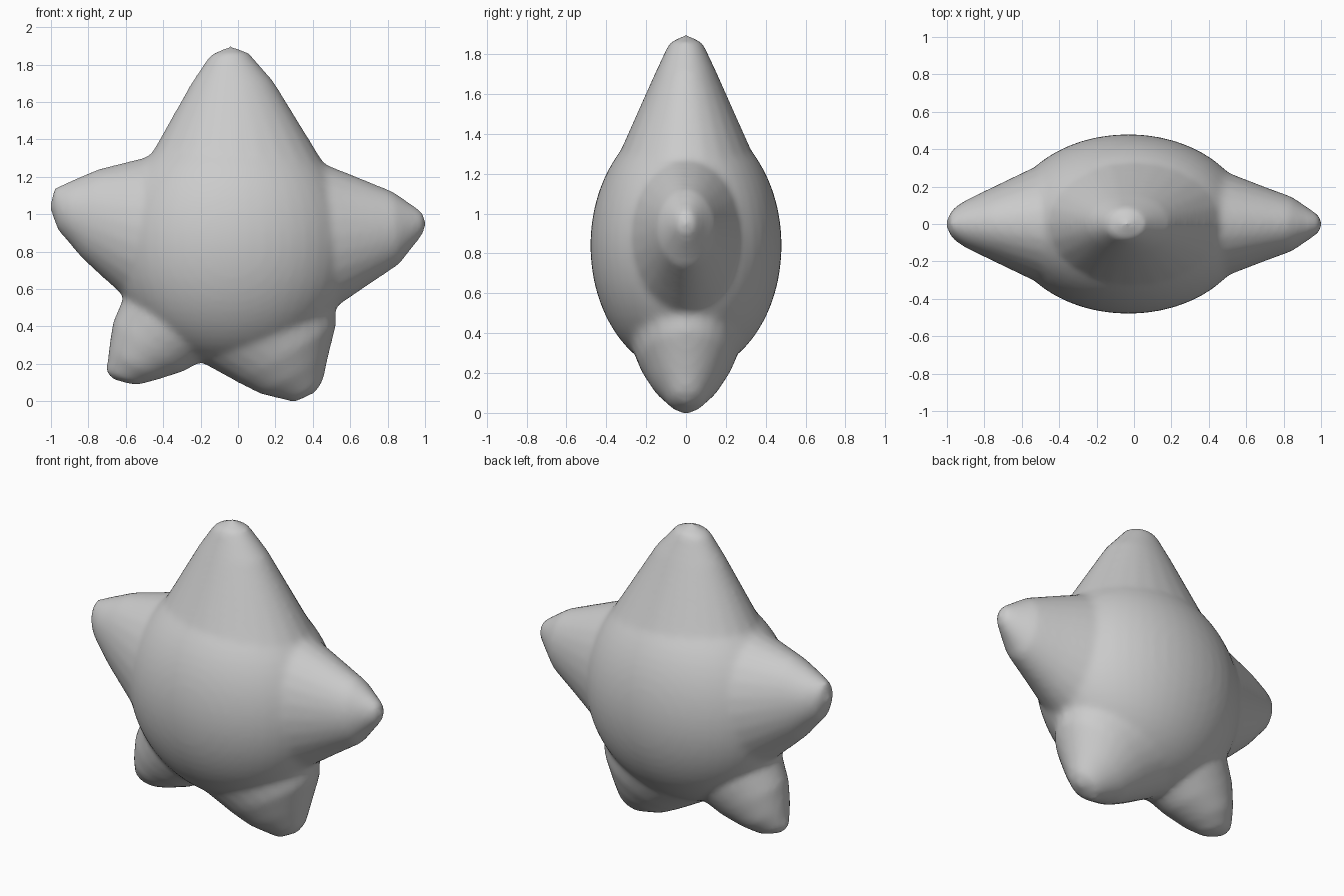
import bpy, bmesh, math
from mathutils import Vector, Matrix

if "Cube" in bpy.data.objects:
    bpy.data.objects.remove(bpy.data.objects["Cube"])

CENTRE = Vector((-0.03, 0, 0.84))
SIDES = 24
bm = bmesh.new()


def ring(left, right, thick):
    """Elliptical ring spanning two outline points, with half-thickness in y."""
    mid, half = (left + right) / 2, (right - left) / 2
    return [bm.verts.new(mid + half * math.cos(a) + Vector((0, thick * math.sin(a), 0)))
            for a in (2 * math.pi * i / SIDES for i in range(SIDES))]


def arm(sections, tip):
    """Loft through (x1, z1, x2, z2, half thickness) sections, closed at the tip."""
    secs = [(Vector((a, 0, b)), Vector((c, 0, d)), t) for a, b, c, d, t in sections]
    # root ring buried in the body
    l, r, t = secs[0]
    mid, half = (l + r) / 2, (r - l) / 2 * 1.15
    root = mid.lerp(CENTRE, 0.5)
    secs.insert(0, (root - half, root + half, min(t * 1.2, 0.39)))
    rings = [ring(*s) for s in secs]
    for p, q in zip(rings, rings[1:]):
        for i in range(SIDES):
            j = (i + 1) % SIDES
            bm.faces.new((p[i], p[j], q[j], q[i]))
    bm.faces.new(rings[0][::-1])
    end = bm.verts.new((tip[0], 0, tip[1]))
    for i in range(SIDES):
        bm.faces.new((rings[-1][i], rings[-1][(i + 1) % SIDES], end))


# puffy middle
bmesh.ops.create_uvsphere(bm, u_segments=48, v_segments=32, radius=1,
                          matrix=Matrix.Translation(CENTRE) @ Matrix.Diagonal((0.65, 0.48, 0.65, 1)))

# top point
arm([(-0.47, 1.31, 0.46, 1.27, 0.34), (-0.25, 1.70, 0.19, 1.71, 0.155),
     (-0.15, 1.85, 0.06, 1.86, 0.085)], (-0.04, 1.90))
# right point
arm([(0.46, 1.27, 0.52, 0.50, 0.28), (0.66, 1.19, 0.68, 0.61, 0.21),
     (0.83, 1.12, 0.86, 0.73, 0.145), (0.99, 1.01, 0.995, 0.90, 0.045)], (1.005, 0.95))
# left point
arm([(-0.47, 1.31, -0.61, 0.56, 0.30), (-0.75, 1.24, -0.83, 0.76, 0.18),
     (-0.90, 1.175, -0.91, 0.855, 0.125), (-0.98, 1.14, -0.96, 0.91, 0.08)], (-1.01, 1.04))
# lower right point
arm([(-0.20, 0.21, 0.52, 0.50, 0.28), (0.0, 0.10, 0.525, 0.41, 0.235),
     (0.12, 0.04, 0.485, 0.25, 0.17), (0.30, -0.005, 0.455, 0.11, 0.08)], (0.415, 0.045))
# lower left point
arm([(-0.61, 0.56, -0.20, 0.21, 0.24), (-0.67, 0.42, -0.29, 0.16, 0.20),
     (-0.69, 0.28, -0.43, 0.115, 0.15), (-0.705, 0.16, -0.54, 0.085, 0.075)], (-0.675, 0.115))

bmesh.ops.recalc_face_normals(bm, faces=bm.faces)
mesh = bpy.data.meshes.new("puffy_star")
bm.to_mesh(mesh)
bm.free()
star = bpy.data.objects.new("puffy_star", mesh)
bpy.context.collection.objects.link(star)

# fuse the parts into one soft skin
fuse = star.modifiers.new("fuse", 'REMESH')
fuse.mode = 'VOXEL'
fuse.voxel_size = 0.02
fuse.use_smooth_shade = True
soften = star.modifiers.new("soften", 'SMOOTH')
soften.factor = 0.5
soften.iterations = 8
